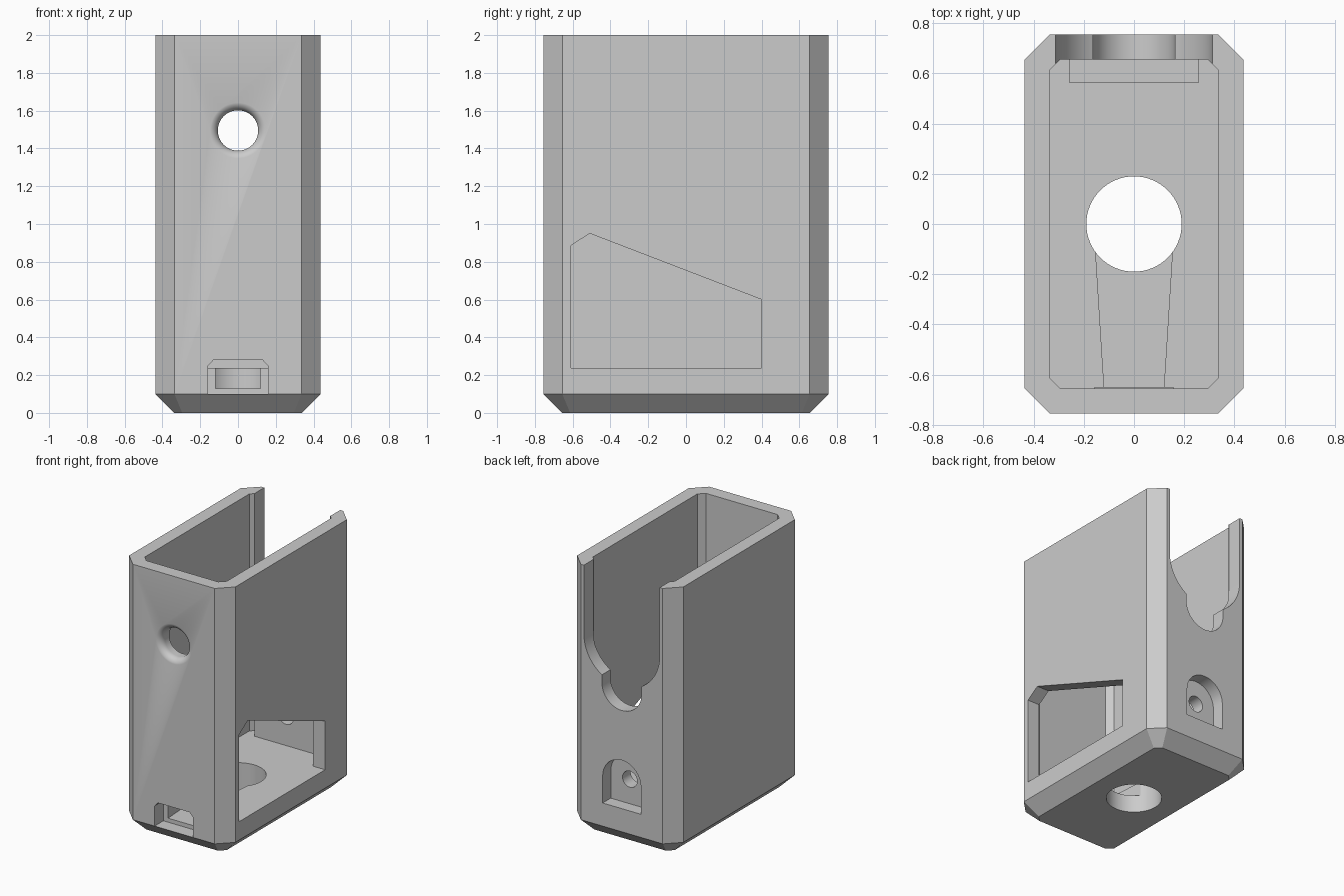
import bpy, bmesh
from math import sin, cos, pi, radians, tan

if "Cube" in bpy.data.objects:
    bpy.data.objects.remove(bpy.data.objects["Cube"])

HX, HY, WALL, FLOOR = 0.437, 0.755, 0.1, 0.237

grey = bpy.data.materials.new("plain grey")
grey.use_nodes = True
grey.diffuse_color = (0.6, 0.6, 0.6, 1)
grey.node_tree.nodes["Principled BSDF"].inputs["Base Color"].default_value = (0.6, 0.6, 0.6, 1)


def loft(name, rings):
    """Closed solid skinned through rings of equal point count."""
    bm = bmesh.new()
    loops = [[bm.verts.new(p) for p in ring] for ring in rings]
    n = len(loops[0])
    for a, b in zip(loops, loops[1:]):
        for i in range(n):
            j = (i + 1) % n
            bm.faces.new((a[i], a[j], b[j], b[i]))
    bm.faces.new(loops[0])
    bm.faces.new(loops[-1])
    bmesh.ops.recalc_face_normals(bm, faces=bm.faces)
    mesh = bpy.data.meshes.new(name)
    bm.to_mesh(mesh)
    bm.free()
    mesh.materials.append(grey)
    obj = bpy.data.objects.new(name, mesh)
    bpy.context.collection.objects.link(obj)
    return obj


def prism(name, profile, axis, lo, hi):
    """Extrude a 2D profile along x, y or z."""
    place = {"x": lambda p, t: (t, p[0], p[1]),
             "y": lambda p, t: (p[0], t, p[1]),
             "z": lambda p, t: (p[0], p[1], t)}[axis]
    return loft(name, [[place(p, t) for p in profile] for t in (lo, hi)])


def arc(cx, cy, r, start, end, steps):
    angles = [radians(start + (end - start) * i / steps) for i in range(steps + 1)]
    return [(cx + r * cos(a), cy + r * sin(a)) for a in angles]


def circle(cx, cy, r):
    return arc(cx, cy, r, 0, 360, 64)[:-1]


def rect(x0, x1, y0, y1):
    return [(x0, y0), (x1, y0), (x1, y1), (x0, y1)]


def octagon(inset):
    """Chamfered rectangle outline, offset inward evenly."""
    x, y = HX - inset, HY - inset
    c = WALL - inset * (2 - 2 * tan(pi / 8)) / 2
    return [(x, c - y), (x, y - c), (x - c, y), (c - x, y),
            (-x, y - c), (-x, c - y), (c - x, -y), (x - c, -y)]


def combine(body, tool, operation="DIFFERENCE"):
    mod = body.modifiers.new(tool.name, "BOOLEAN")
    mod.operation, mod.solver, mod.object = operation, "EXACT", tool
    bpy.context.view_layer.objects.active = body
    bpy.ops.object.modifier_apply(modifier=mod.name)
    bpy.data.objects.remove(tool)


# Outer shell with bevelled base
housing = loft("housing", [[(x, y, z) for x, y in octagon(inset)]
                           for inset, z in ((WALL, 0), (0, WALL), (0, 2))])

# Main cavity and mounting block on the inside of the back wall
combine(housing, prism("cavity", octagon(WALL), "z", FLOOR, 2.2))
combine(housing, prism("mount_block", rect(-0.26, 0.26, 0.15, 0.735), "y", 0.565, 0.7), "UNION")

# Round drain through the floor
combine(housing, prism("floor_hole", circle(0, 0, 0.19), "z", -0.1, 0.4))

# Side window with sloping top
window = [(-0.61, FLOOR), (0.4, FLOOR), (0.4, 0.6), (-0.51, 0.95), (-0.61, 0.885)]
combine(housing, prism("side_window", window, "x", 0.3, 0.6))

# Front socket recess and tapered cable groove
recess = [(-0.158, WALL), (0.158, WALL), (0.158, 0.25), (0.13, 0.28), (-0.13, 0.28), (-0.158, 0.25)]
combine(housing, prism("socket_recess", recess, "y", -0.9, -0.652))
groove = [(-0.118, -0.67), (0.118, -0.67), (0.16, 0), (-0.16, 0)]
combine(housing, prism("cable_groove", groove, "z", 0.13, 0.3))

# Front hole with rounded lip
lip = [(0.107, -0.6)]
for i in range(9):
    a = pi / 2 * i / 8
    lip.append((0.107 + 0.05 * (1 - cos(a)), -0.706 - 0.05 * sin(a)))
lip.append((0.16, -0.8))
combine(housing, loft("front_hole", [[(x, y, z) for x, z in circle(0, 1.495, r)] for r, y in lip]))

# Stepped U opening in the back wall
wide = [(0.312, 2.2), (-0.312, 2.2)] + arc(0, 1.49, 0.312, 180, 360, 40)
combine(housing, prism("back_opening", wide, "y", 0.64, 0.9))
narrow = [(0.163, 1.4), (-0.163, 1.4)] + arc(0, 1.165, 0.163, 180, 360, 32)
combine(housing, prism("back_notch", narrow, "y", 0.64, 0.9))

# Arched pocket on the back with a small through hole
arch = [(-0.157, 0.272), (0.157, 0.272)] + arc(0, 0.475, 0.157, 0, 180, 32)
combine(housing, prism("back_pocket", arch, "y", 0.66, 0.9))
combine(housing, prism("screw_hole", circle(0, 0.455, 0.06), "y", 0.5, 0.8))

# Soft shading on curves, crisp edges elsewhere
for obj in bpy.context.selected_objects:
    obj.select_set(False)
housing.select_set(True)
bpy.context.view_layer.objects.active = housing
bpy.ops.object.shade_smooth_by_angle(angle=radians(30))
